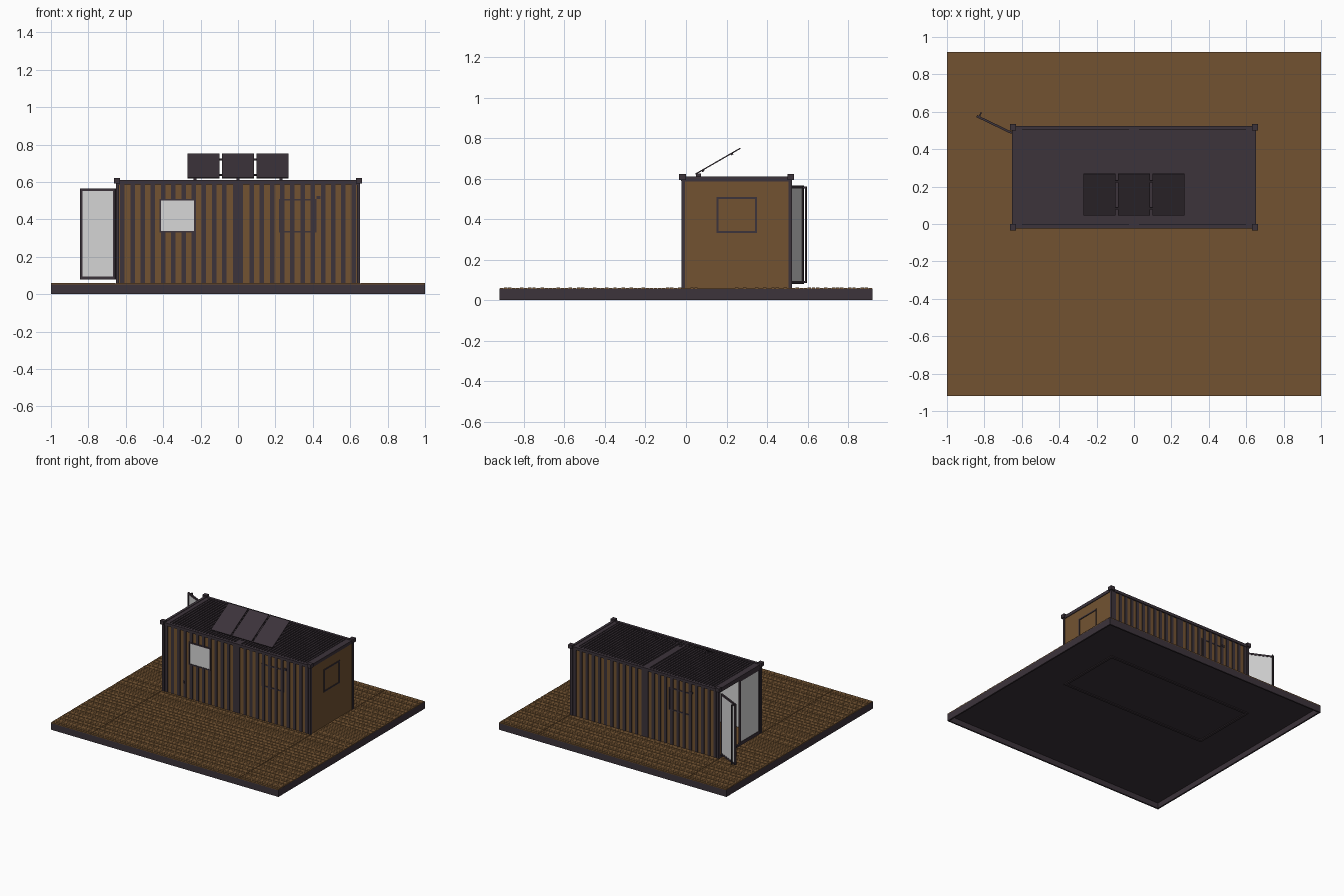
import bpy, bmesh, math, random
from mathutils import Matrix, Vector

if "Cube" in bpy.data.objects:
    bpy.data.objects.remove(bpy.data.objects["Cube"])

random.seed(3)


def material(name, col):
    m = bpy.data.materials.new(name)
    m.diffuse_color = (*col, 1)
    m.use_nodes = True
    m.node_tree.nodes["Principled BSDF"].inputs["Base Color"].default_value = m.diffuse_color
    return m


DARK = material("dark_steel", (0.045, 0.033, 0.043))
WOOD = material("brown_wood", (0.17, 0.086, 0.031))
PALE = material("pale_grey", (0.68, 0.68, 0.68))


def boxes(name, items, mat, matrix=None):
    """One object from boxes given as (x0, x1, y0, y1, z0, z1)."""
    bm = bmesh.new()
    for x0, x1, y0, y1, z0, z1 in items:
        m = Matrix.Translation(((x0 + x1) / 2, (y0 + y1) / 2, (z0 + z1) / 2))
        bmesh.ops.create_cube(bm, size=1, matrix=m @ Matrix.Diagonal((x1 - x0, y1 - y0, z1 - z0, 1)))
    me = bpy.data.meshes.new(name)
    bm.to_mesh(me)
    bm.free()
    me.materials.append(mat)
    ob = bpy.data.objects.new(name, me)
    if matrix:
        ob.matrix_world = matrix
    bpy.context.collection.objects.link(ob)
    return ob


def frame(a0, a1, z0, z1, w, d0, d1, axis="x"):
    """Four bars round a rectangle; axis is the horizontal direction of the frame."""
    bars = [(a0, a0 + w, z0, z1), (a1 - w, a1, z0, z1),
            (a0 + w, a1 - w, z0, z0 + w), (a0 + w, a1 - w, z1 - w, z1)]
    if axis == "x":
        return [(a, b, d0, d1, c, d) for a, b, c, d in bars]
    return [(d0, d1, a, b, c, d) for a, b, c, d in bars]


L, Y0, Y1 = 0.65, -0.02, 0.52      # container half length, front and back
ZB, ZT = 0.055, 0.6                # container bottom and top

# Deck: hollow rim, tray and planks
t = 0.012
boxes("deck_rim", [(-1, 1, -0.92, -0.92 + t, 0, 0.055), (-1, 1, 0.92 - t, 0.92, 0, 0.055),
                   (-1, -1 + t, -0.92 + t, 0.92 - t, 0, 0.055),
                   (1 - t, 1, -0.92 + t, 0.92 - t, 0, 0.055)], DARK)
boxes("deck_tray", [(-1 + t, 1 - t, -0.92 + t, 0.92 - t, 0.043, 0.052)], DARK)
boxes("deck_base", [(-1, 1, -0.92, 0.92, 0.052, 0.057)], WOOD)
planks = []
pitch = 0.02
for i in range(92):
    y = -0.92 + i * pitch
    top = 0.06 + random.choice((0, 0, 0.001))
    for x0, x1 in ((-1, -0.658), (-0.654, 0.654), (0.658, 1)):
        if abs(x0) < 0.655 and -0.04 < y < 0.515:
            continue
        planks.append((x0, x1, y + 0.001, y + pitch - 0.002, 0.056, top))
boxes("deck_planks", planks, WOOD)
boxes("container_underframe", [(-L, L, Y0, Y0 + 0.02, 0.036, 0.05), (-L, L, Y1 - 0.02, Y1, 0.036, 0.05),
                               (-L, -L + 0.02, Y0, Y1, 0.036, 0.05),
                               (L - 0.02, L, Y0, Y1, 0.036, 0.05)], DARK)

# Walls: wooden outside, pale lining inside, left end left open
w = 0.012
WX0, WX1, WZ0, WZ1 = -0.42, -0.225, 0.33, 0.51
boxes("front_back_walls", [(-L, L, y, y + w, ZB, ZT) for y in (Y0 + 0.006, Y1 - 0.006 - w)], WOOD)
boxes("right_end_wall", [(L - w, L - 0.002, Y0 + w, Y1 - w, ZB, ZT)], WOOD)
i0, i1 = Y0 + 0.006 + w, Y1 - 0.006 - w
boxes("inner_lining", [(-L + 0.01, L - w, i0, i0 + 0.006, ZB, ZT - 0.02),
                       (-L + 0.01, L - w, i1 - 0.006, i1, ZB, ZT - 0.02),
                       (L - w - 0.006, L - w, i0, i1, ZB, ZT - 0.02),
                       (-L + 0.01, L - w, i0, i1, ZT - 0.03, ZT - 0.02)], PALE)
boxes("inner_floor", [(-L, L - w, i0, i1, 0.056, 0.062)], WOOD)

# Dark wall ribs, front and back, with a wide one in the middle
ribs = []
for side, (a, b) in enumerate(((Y0, Y0 + 0.008), (Y1 - 0.008, Y1))):
    ribs.append((-0.028, 0.028, a, b, ZB, ZT))
    for s in (-1, 1):
        for k in range(11):
            c = s * (0.073 + k * 0.0545)
            x0, x1 = c - 0.012, c + 0.012
            if side == 0 and x1 > WX0 and x0 < WX1:     # gap for the glazed window
                ribs += [(x0, x1, a, b, ZB, WZ0), (x0, x1, a, b, WZ1, ZT)]
            else:
                ribs.append((x0, x1, a, b, ZB, ZT))
boxes("wall_ribs", ribs, DARK)

# Posts, beams and corner blocks
p = 0.018
boxes("corner_posts", [(x, x + p, y, y + p, ZB, ZT) for x in (-L - 0.003, L - p + 0.003)
                       for y in (Y0 - 0.003, Y1 - p + 0.003)], DARK)
boxes("top_beams", [(-L, L, Y0 - 0.004, Y0 + p, 0.588, 0.61), (-L, L, Y1 - p, Y1 + 0.004, 0.588, 0.61),
                    (-L - 0.003, -L + p, Y0, Y1, 0.585, 0.61), (L - p, L + 0.003, Y0, Y1, 0.585, 0.61)], DARK)
boxes("corner_blocks", [(x, x + 0.034, y, y + 0.034, 0.592, 0.622) for x in (-0.664, 0.63)
                        for y in (-0.034, 0.5)], DARK)

# Ribbed roof
boxes("roof_sheet", [(-L + 0.01, L - 0.01, Y0 + 0.01, Y1 - 0.01, 0.59, 0.6)], DARK)
boxes("roof_middle", [(-0.028, 0.028, Y0 + 0.01, Y1 - 0.01, 0.6, 0.607),
                      (-0.64, -0.6, Y0 + 0.01, Y1 - 0.01, 0.6, 0.607),
                      (0.6, 0.64, Y0 + 0.01, Y1 - 0.01, 0.6, 0.607)], DARK)
boxes("roof_ribs", [(c - 0.007, c + 0.007, Y0 + 0.02, Y1 - 0.02, 0.6, 0.607)
                    for s in (-1, 1) for c in [s * (0.048 + 0.0245 * k) for k in range(23)]], DARK)

# Windows: one glazed, the others closed with the cladding
boxes("glazed_window_frame", frame(WX0, WX1, WZ0, WZ1, 0.009, Y0 - 0.002, Y0 + 0.016), DARK)
boxes("glazed_window_pane", [(WX0 + 0.008, WX1 - 0.008, Y0 + 0.002, Y0 + 0.009, WZ0 + 0.008, WZ1 - 0.008)], PALE)
boxes("front_shutter_frame", frame(0.22, 0.42, 0.33, 0.51, 0.009, Y0 + 0.002, Y0 + 0.01), DARK)
boxes("back_shutter_frame", frame(-0.4, -0.21, 0.33, 0.51, 0.009, Y1 - 0.01, Y1 - 0.002), DARK)
boxes("end_shutter_frame", frame(0.15, 0.35, 0.33, 0.51, 0.01, L - 0.006, L + 0.003, "y"), DARK)
boxes("shutter_latches", [(0.42, 0.44, Y0 - 0.002, Y0 + 0.008, 0.508, 0.525),
                          (-0.42, -0.4, Y1 - 0.008, Y1 + 0.002, 0.508, 0.525)], DARK)
boxes("wall_socket", [(-0.467, -0.459, Y0 - 0.002, Y0 + 0.008, 0.17, 0.19)], DARK)

# Left end: fixed glass leaf, door surround and the open door
boxes("entrance_surround", frame(Y0 + 0.012, Y1 - 0.012, 0.057, 0.59, 0.014, -L, -L + 0.014, "y"), DARK)
boxes("fixed_leaf_frame", frame(0.0, 0.25, 0.07, 0.578, 0.013, -L, -L + 0.012, "y"), DARK)
boxes("fixed_leaf_pane", [(-L + 0.003, -L + 0.009, 0.012, 0.238, 0.08, 0.567)], PALE)

ang = math.atan2(0.088, -0.183)
hinge = Matrix.Translation((-L - 0.004, 0.487, 0)) @ Matrix.Rotation(ang, 4, "Z")
boxes("open_door_frame", frame(0, 0.208, 0.08, 0.565, 0.014, -0.006, 0.006), DARK, hinge)
boxes("open_door_pane", [(0.013, 0.195, -0.003, 0.003, 0.092, 0.553)], PALE, hinge)
boxes("door_handle", [(0.19, 0.198, -0.028, -0.02, 0.085, 0.56),
                      (0.19, 0.198, -0.022, -0.005, 0.085, 0.094),
                      (0.19, 0.198, -0.022, -0.005, 0.551, 0.56)], DARK, hinge)

# Tilted solar panels on rails and feet
tilt = math.atan2(0.128, 0.222)
base = Matrix.Translation((0, 0.048, 0.619)) @ Matrix.Rotation(tilt, 4, "X")
plen = math.hypot(0.222, 0.128)
boxes("solar_panels", [(c - 0.086, c + 0.086, 0, plen, 0, 0.006) for c in (-0.184, 0, 0.184)], DARK, base)
boxes("solar_rails", [(-0.25, 0.25, v, v + 0.012, -0.006, 0) for v in (0.035, 0.2)], DARK, base)
boxes("solar_feet", [(c - 0.008, c + 0.008, 0.05, 0.075, 0.6, 0.624) for c in (-0.23, 0, 0.23)], DARK)
